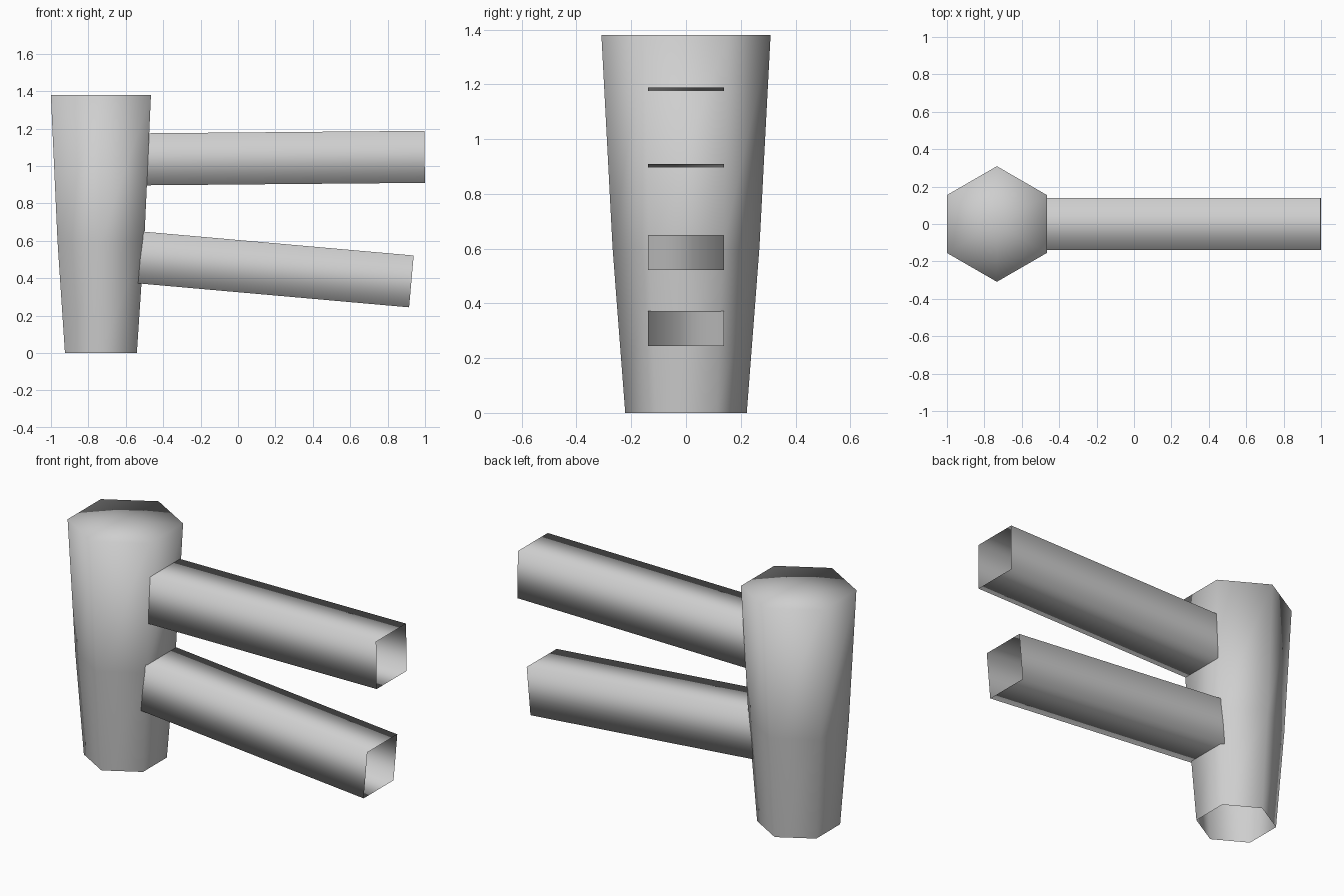
import bpy
import bmesh
from math import cos, sin, pi, sqrt
from mathutils import Vector

cube = bpy.data.objects.get("Cube")
if cube:
    bpy.data.objects.remove(cube, do_unlink=True)

grey = bpy.data.materials.new("light grey")
grey.use_nodes = True
colour = (0.62, 0.62, 0.62, 1)
grey.diffuse_color = colour
grey.node_tree.nodes["Principled BSDF"].inputs["Base Color"].default_value = colour


def loft(name, rings, cap=False):
    """Skin a list of rings into an open, smooth shell; optionally fan-cap the last ring."""
    bm = bmesh.new()
    loops = [[bm.verts.new(p) for p in ring] for ring in rings]
    n = len(loops[0])
    for low, high in zip(loops, loops[1:]):
        for i in range(n):
            j = (i + 1) % n
            bm.faces.new((low[i], low[j], high[j], high[i]))
    if cap:
        last = loops[-1]
        centre = bm.verts.new(sum((v.co for v in last), Vector()) / n)
        for i in range(n):
            bm.faces.new((last[i], last[(i + 1) % n], centre))
    for face in bm.faces:
        face.smooth = True
    mesh = bpy.data.meshes.new(name)
    bm.to_mesh(mesh)
    bm.free()
    mesh.materials.append(grey)
    obj = bpy.data.objects.new(name, mesh)
    bpy.context.collection.objects.link(obj)
    return obj


def hexagon(radius, z):
    return [Vector((-0.733 + radius * sin(-i * pi / 3), radius * cos(i * pi / 3), z))
            for i in range(6)]


def square_tube(name, start, end, half=0.139):
    """Open square tube between two (x, z) points, ends cut square to its axis."""
    a, b = (Vector((p[0], 0, p[1])) for p in (start, end))
    axis = (b - a).normalized()
    side = Vector((0, half, 0))
    up = axis.cross(Vector((0, 1, 0))) * half
    rings = [[c + side + up, c - side + up, c - side - up, c + side - up] for c in (a, b)]
    for ring in rings:
        ring.reverse()
    return loft(name, rings)


# Tapered post: open below, closed on top
loft("post", [hexagon(0.222, 0), hexagon(0.268, 0.6), hexagon(0.309, 1.38)], cap=True)

# Two hollow arms
square_tube("upper_arm", (-0.487, 1.036), (0.998, 1.049))
square_tube("lower_arm", (-0.522, 0.511), (0.927, 0.383))

# Make the arms' outer sides face outward
for name in ("upper_arm", "lower_arm"):
    mesh = bpy.data.objects[name].data
    middle = sum((v.co for v in mesh.vertices), Vector()) / len(mesh.vertices)
    if (mesh.polygons[0].center - middle).dot(mesh.polygons[0].normal) < 0:
        mesh.flip_normals()
